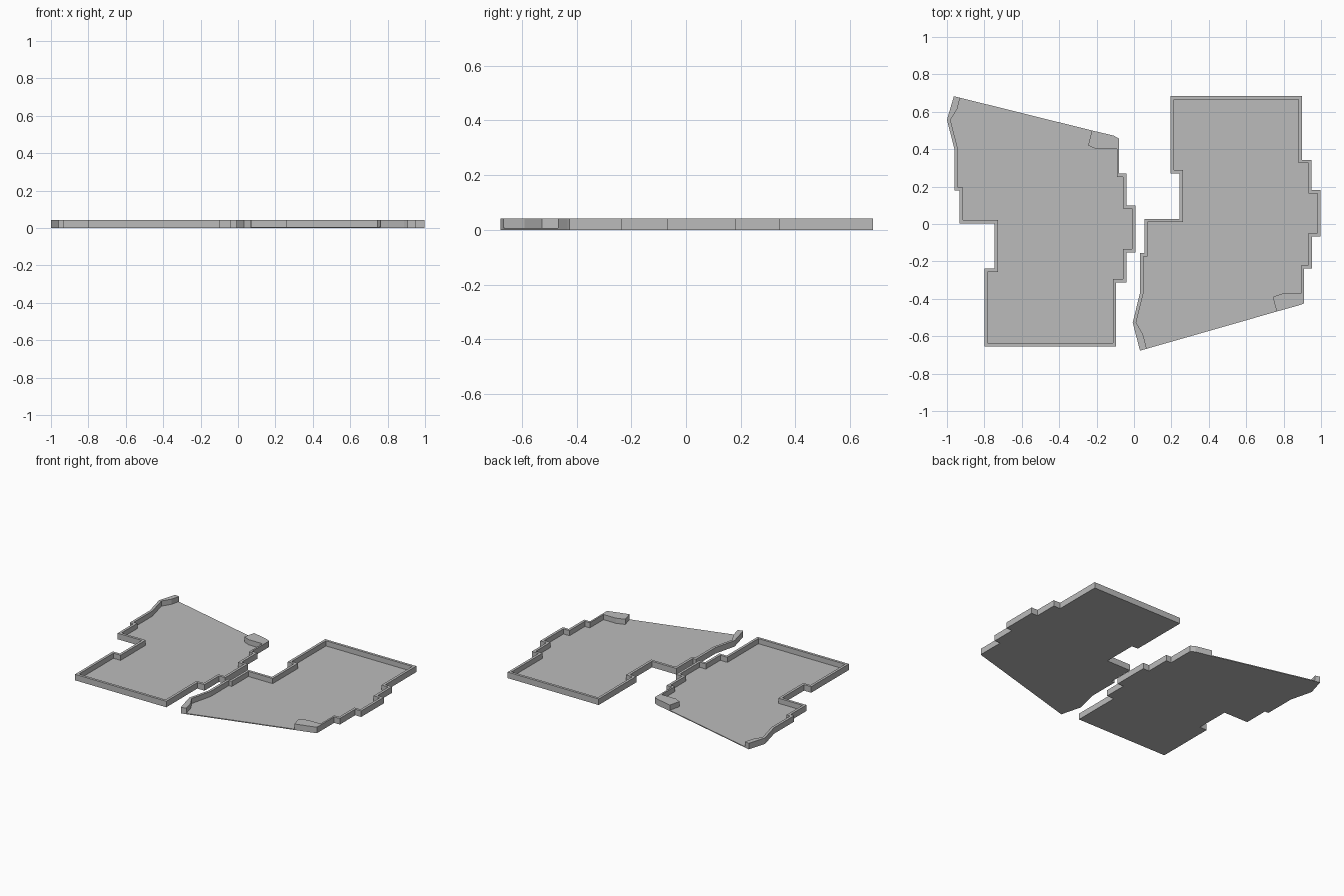
import bpy, bmesh
from mathutils import Vector

if "Cube" in bpy.data.objects:
    bpy.data.objects.remove(bpy.data.objects["Cube"])

FLOOR, HEIGHT, WALL = 0.006, 0.042, 0.018

grey = bpy.data.materials.new("plain grey")
grey.diffuse_color = (0.5, 0.5, 0.5, 1)
grey.use_nodes = True
grey.node_tree.nodes["Principled BSDF"].inputs["Base Color"].default_value = grey.diffuse_color


def inset_path(path, side, last_width):
    """Mitred inset of the inner corners of an open path; side=1 insets to its left."""
    pts = [Vector(p) for p in path]
    lines = []
    for i, (a, b) in enumerate(zip(pts, pts[1:])):
        d = (b - a).normalized()
        width = last_width if i == len(pts) - 2 else WALL
        lines.append((a + Vector((-d.y, d.x)) * side * width, d))
    inner = []
    for (p, d), (q, e) in zip(lines, lines[1:]):
        t = (q - p).cross(e) / d.cross(e)
        inner.append(tuple(p + d * t))
    return inner


def tray(name, outer, corner, start, end, side):
    """Flat floor with a raised rim, left open along the slanted edge."""
    inner = start + inset_path(outer, side, 0.012) + end
    rim_outer = outer + [corner]
    bm = bmesh.new()

    def face(points):
        bm.faces.new([bm.verts.new(p) for p in points])

    def flat(points, z):
        face([(x, y, z) for x, y in points])

    def sides(points, low, high):
        for a, b in zip(points, points[1:]):
            face([(*a, low), (*b, low), (*b, high), (*a, high)])

    flat(rim_outer + [inner[-1], inner[0]], 0)          # underside
    flat(inner, FLOOR)                                  # floor
    flat(rim_outer + inner[::-1], HEIGHT)               # rim top
    sides([inner[0]] + rim_outer + [inner[-1]], 0, HEIGHT)
    sides([inner[-1], inner[0]], 0, FLOOR)              # open slanted edge
    sides(inner, FLOOR, HEIGHT)                         # rim inside
    bmesh.ops.remove_doubles(bm, verts=bm.verts, dist=1e-5)
    bmesh.ops.recalc_face_normals(bm, faces=bm.faces)
    bmesh.ops.triangulate(bm, faces=[f for f in bm.faces if len(f.verts) > 4])
    mesh = bpy.data.meshes.new(name)
    bm.to_mesh(mesh)
    bm.free()
    mesh.materials.append(grey)
    bpy.context.collection.objects.link(bpy.data.objects.new(name, mesh))


# Left tray, slanted edge at the back
tray("left_tray",
     [(-0.963, 0.683), (-1.0, 0.557), (-0.96, 0.40), (-0.96, 0.178),
      (-0.932, 0.178), (-0.932, 0.003), (-0.745, 0.003), (-0.745, -0.238),
      (-0.80, -0.238), (-0.80, -0.655), (-0.095, -0.655), (-0.095, -0.313),
      (-0.04, -0.313), (-0.04, -0.153), (0.007, -0.153), (0.007, 0.10),
      (-0.04, 0.10), (-0.04, 0.27), (-0.08, 0.27), (-0.08, 0.457)],
     (-0.11, 0.473),
     [(-0.93, 0.675), (-0.945, 0.615)],
     [(-0.092, 0.40), (-0.20, 0.40), (-0.245, 0.42), (-0.225, 0.50)], 1)

# Right tray, slanted edge at the front
tray("right_tray",
     [(0.032, -0.677), (-0.007, -0.527), (0.032, -0.37), (0.032, -0.155),
      (0.055, -0.155), (0.055, 0.028), (0.243, 0.028), (0.243, 0.27),
      (0.195, 0.27), (0.195, 0.684), (0.898, 0.684), (0.898, 0.343),
      (0.95, 0.343), (0.95, 0.182), (0.998, 0.182), (0.998, -0.067),
      (0.952, -0.067), (0.952, -0.237), (0.908, -0.237), (0.908, -0.425)],
     (0.888, -0.433),
     [(0.068, -0.667), (0.048, -0.59)],
     [(0.896, -0.37), (0.80, -0.37), (0.742, -0.39), (0.763, -0.468)], -1)
